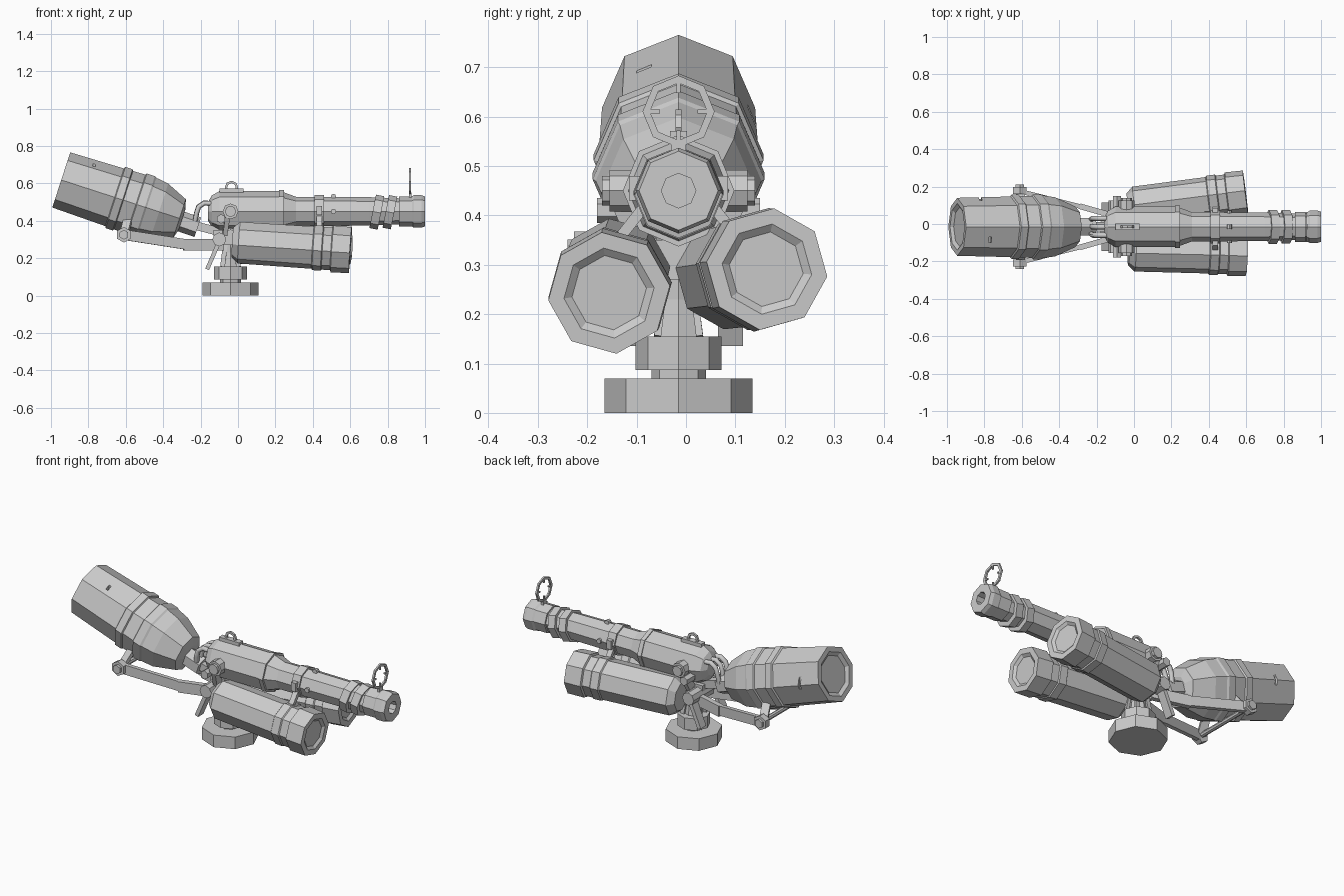
import bpy, bmesh, math
from mathutils import Vector, Matrix

if "Cube" in bpy.data.objects:
    bpy.data.objects.remove(bpy.data.objects["Cube"])

GREY = (0.6, 0.6, 0.6, 1)
mat = bpy.data.materials.new("plain_grey")
mat.use_nodes = True
mat.diffuse_color = GREY
mat.node_tree.nodes["Principled BSDF"].inputs["Base Color"].default_value = GREY
MID = -0.015            # y of the main axis
SIDES = (("left_rear", 1), ("right_front", -1))


def finish(name, bm):
    bmesh.ops.recalc_face_normals(bm, faces=bm.faces)
    me = bpy.data.meshes.new(name)
    bm.to_mesh(me)
    bm.free()
    me.materials.append(mat)
    ob = bpy.data.objects.new(name, me)
    bpy.context.collection.objects.link(ob)
    return ob


def frame(d):
    """Axis, sideways and upward directions for a part running along d."""
    d = Vector(d).normalized()
    ref = Vector((1, 0, 0)) if abs(d.z) > 0.9 else Vector((0, 0, 1))
    side = d.cross(ref).normalized()
    return d, side, side.cross(d)


def lathe(name, start, d, profile, n=8, roll=0.0, closed=False):
    """Faceted turned part: profile holds (distance along axis, radius)."""
    start = Vector(start)
    d, side, up = frame(d)
    bm = bmesh.new()
    rings = []
    for t, r in profile:
        ring = []
        for k in range(n):
            a = math.tau * k / n + roll
            ring.append(bm.verts.new(start + d * t + (up * math.cos(a) + side * math.sin(a)) * r))
        rings.append(ring)
    pairs = list(zip(rings, rings[1:]))
    if closed:
        pairs.append((rings[-1], rings[0]))
    else:
        bm.faces.new(rings[0])
        bm.faces.new(rings[-1])
    for a, b in pairs:
        for k in range(n):
            j = (k + 1) % n
            bm.faces.new((a[k], a[j], b[j], b[k]))
    return finish(name, bm)


def rod(name, a, b, r, n=8, roll=0.0):
    d = Vector(b) - Vector(a)
    return lathe(name, a, d, [(0, r), (d.length, r)], n, roll)


def beam(name, a, b, width, height):
    """Rectangular bar between two points."""
    a, b = Vector(a), Vector(b)
    d, side, up = frame(b - a)
    m = Matrix((d * (b - a).length, side * width, up * height)).transposed().to_4x4()
    m.translation = (a + b) / 2
    bm = bmesh.new()
    bmesh.ops.create_cube(bm, size=1, matrix=m)
    return finish(name, bm)


def hose(name, points, r):
    cu = bpy.data.curves.new(name, "CURVE")
    cu.dimensions = "3D"
    cu.bevel_depth = r
    cu.bevel_resolution = 1
    cu.use_fill_caps = True
    sp = cu.splines.new("POLY")
    sp.points.add(len(points) - 1)
    for p, co in zip(sp.points, points):
        p.co = (*co, 1)
    cu.materials.append(mat)
    ob = bpy.data.objects.new(name, cu)
    bpy.context.collection.objects.link(ob)


# Pedestal: foot, neck, collar and post
lathe("pedestal", (-0.04, MID, 0), (0, 0, 1),
      [(0, 0.15), (0.07, 0.15), (0.07, 0.055), (0.087, 0.055), (0.087, 0.087),
       (0.155, 0.087), (0.155, 0.05), (0.23, 0.04), (0.36, 0.045)])
for i in range(4):
    a = math.pi / 4 + i * math.pi / 2
    c, s = math.cos(a), math.sin(a)
    beam("post_fin", (-0.04 + 0.06 * c, MID + 0.06 * s, 0.155),
         (-0.04 + 0.035 * c, MID + 0.035 * s, 0.3), 0.014, 0.025)

# Central gun: body, taper, barrel, bands and muzzle with a bore
lathe("main_gun", (0, MID, 0.45), (1, 0, 0),
      [(-0.16, 0.05), (-0.14, 0.085), (-0.10, 0.108), (0.23, 0.108), (0.25, 0.1), (0.31, 0.078),
       (0.41, 0.078), (0.41, 0.088), (0.46, 0.088), (0.46, 0.078), (0.70, 0.076), (0.86, 0.07),
       (0.86, 0.08), (0.93, 0.08), (0.94, 0.087), (0.98, 0.087), (1.0, 0.08), (1.0, 0.035),
       (0.95, 0.035)])
lathe("body_band", (0.22, MID, 0.45), (1, 0, 0), [(0, 0.113), (0.025, 0.113)])
for x, r in ((0.72, 0.091), (0.79, 0.089)):
    lathe("slanted_band", (x, MID, 0.45), (1, 0, -0.2), [(0, r), (0.045, r)])
for z in (0.45, 0.53):
    for s in (1, -1):
        y = 0.074 if z < 0.5 else 0.0
        rod("barrel_stud", (0.51, MID + s * (y - 0.01), z), (0.51, MID + s * (y + 0.012), z), 0.014)

# Ring sight with four inner nibs
lathe("sight_ring", (0.915, MID, 0.61), (1, 0, 0),
      [(0, 0.073), (0.01, 0.073), (0.01, 0.058), (0, 0.058)], closed=True)
for i in range(4):
    a = i * math.pi / 2
    d = Vector((0, math.sin(a), math.cos(a)))
    c = Vector((0.92, MID, 0.61))
    beam("sight_nib", c + d * 0.038, c + d * 0.062, 0.008, 0.008)
beam("sight_foot", (0.92, MID, 0.515), (0.92, MID, 0.55), 0.03, 0.014)

# Lifting eye on the gun body
beam("eye_plate", (-0.10, MID, 0.56), (0.03, MID, 0.56), 0.034, 0.022)
lathe("lifting_eye", (-0.035, MID - 0.006, 0.578), (0, 1, 0),
      [(0, 0.036), (0.012, 0.036), (0.012, 0.023), (0, 0.023)], closed=True)

# Large rear canister, tilted down towards the mount
tilt = math.radians(18)
axis = Vector((math.cos(tilt), 0, -math.sin(tilt)))
rear = Vector((-0.945, MID, 0.618))
canister = lathe("rear_canister", rear, axis,
                 [(0.014, 0.105), (0, 0.125), (0, 0.155), (0.30, 0.162), (0.305, 0.172),
                  (0.345, 0.172), (0.35, 0.164), (0.42, 0.166), (0.425, 0.174), (0.47, 0.174),
                  (0.48, 0.168), (0.55, 0.158), (0.665, 0.108), (0.68, 0.06)])
# Gouges cut into the canister shell
for i, (x, y, z) in enumerate(((-0.77, -0.085, 0.682), (-0.82, 0.14, 0.6))):
    cutter = beam("gouge_cutter", (x - 0.006, y, z - 0.045), (x + 0.004, y, z + 0.045), 0.03, 0.014)
    cutter.hide_render = True
    cutter.hide_viewport = True
    cutter.display_type = "WIRE"
    mod = canister.modifiers.new("gouge", "BOOLEAN")
    mod.object = cutter
    mod.operation = "DIFFERENCE"
    mod.solver = "EXACT"
rod("canister_joint", (-0.345, MID, 0.41), (-0.215, MID, 0.365), 0.055, 6)
beam("joint_link", (-0.25, MID, 0.38), (-0.06, MID, 0.33), 0.05, 0.045)

# Hoses from the canister joint to the gun body
for dy in (-0.045, 0, 0.045):
    y = MID + dy
    hose("feed_hose", [(-0.23, y * 0.8, 0.39), (-0.222, y, 0.44), (-0.21, y, 0.475),
                       (-0.18, y, 0.495), (-0.12, y, 0.49)], 0.014)

# Side canisters, each with bands and a recessed end plate
pods = {1: ((-0.03, 0.085, 0.28), (0.59, 0.163, 0.291)),
        -1: ((-0.03, -0.142, 0.285), (0.61, -0.156, 0.242))}
for label, s in SIDES:
    a, b = map(Vector, pods[s])
    lathe(label + "_canister", a, b - a,
          [(0, 0.08), (0.035, 0.112), (0.43, 0.114), (0.435, 0.121), (0.48, 0.121), (0.485, 0.115),
           (0.53, 0.115), (0.535, 0.126), (0.632, 0.124), (0.632, 0.092), (0.62, 0.076)],
          roll=-0.12 * s)
    # Strut tying the canister to the barrel band
    beam(label + "_strut", (0.435, MID + s * 0.06, 0.43), (0.435, MID + s * 0.115, 0.36), 0.03, 0.022)
    beam(label + "_clamp", (0.435, MID + s * 0.05, 0.455), (0.435, MID + s * 0.1, 0.455), 0.03, 0.05)

    # Upper trunnion and yoke holding the gun
    rod(label + "_trunnion", (-0.04, MID + s * 0.09, 0.45), (-0.04, MID + s * 0.14, 0.45), 0.042)
    rod(label + "_trunnion_cap", (-0.04, MID + s * 0.135, 0.45), (-0.04, MID + s * 0.155, 0.45), 0.03)
    beam(label + "_yoke", (-0.05, MID + s * 0.125, 0.46), (-0.07, MID + s * 0.07, 0.33), 0.05, 0.025)
    rod(label + "_yoke_bolt", (-0.09, MID + s * 0.09, 0.41), (-0.09, MID + s * 0.165, 0.41), 0.025, 6)

    # Lower pivot and hanging lever
    rod(label + "_pivot", (-0.10, MID, 0.30), (-0.10, MID + s * 0.14, 0.30), 0.037)
    beam(label + "_lever", (-0.165, MID + s * 0.105, 0.14), (-0.10, MID + s * 0.105, 0.29), 0.05, 0.022)

    # Boom arm spreading out to the canister cradle
    knee = (-0.29, MID + s * 0.11, 0.272)
    beam(label + "_boom_root", (-0.08, MID + s * 0.05, 0.272), knee, 0.03, 0.062)
    beam(label + "_boom", (-0.27, MID + s * 0.104, 0.272), (-0.63, MID + s * 0.195, 0.328), 0.024, 0.055)
    rod(label + "_boom_eye", (-0.61, MID + s * 0.175, 0.325), (-0.61, MID + s * 0.212, 0.325), 0.042, 6)
    rod(label + "_boom_bolt", (-0.61, MID + s * 0.205, 0.325), (-0.61, MID + s * 0.225, 0.325), 0.026, 6)
    beam(label + "_cradle", (-0.61, MID + s * 0.18, 0.325), (-0.59, MID + s * 0.12, 0.40), 0.045, 0.02)

# Axle joining the two boom ends and pivot block on the post
rod("boom_axle", (-0.61, MID - 0.18, 0.325), (-0.61, MID + 0.18, 0.325), 0.014)
beam("pivot_block", (-0.13, MID, 0.31), (0.02, MID, 0.31), 0.1, 0.08)
